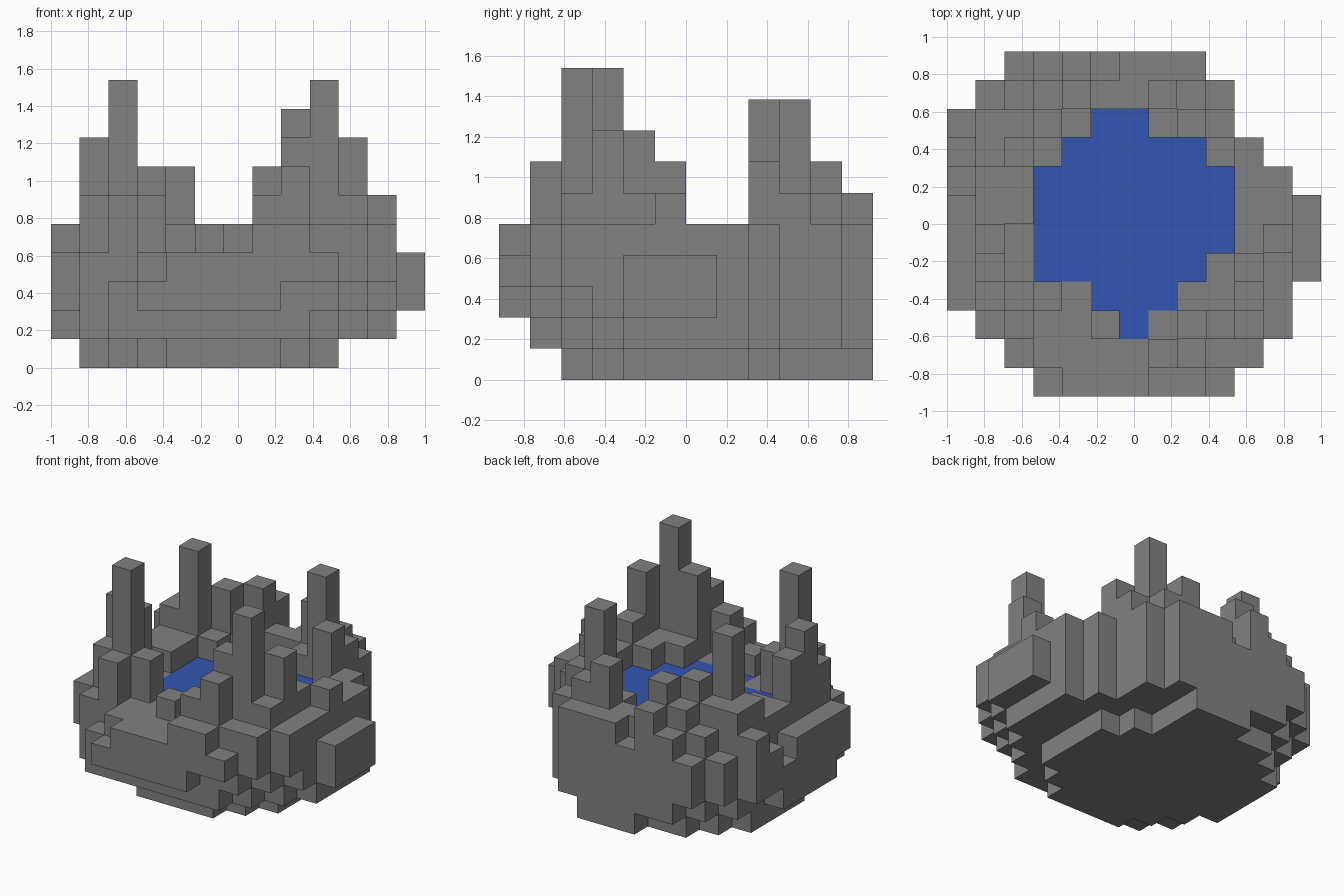
import bpy, bmesh
from mathutils import Vector

cube = bpy.data.objects.get("Cube")
if cube:
    bpy.data.objects.remove(cube, do_unlink=True)

NX, NY = 13, 12
S = 2 / NX
RIM, WATER = 5, 4


def material(name, rgb):
    m = bpy.data.materials.new(name)
    m.use_nodes = True
    color = (*rgb, 1)
    m.diffuse_color = color
    m.node_tree.nodes["Principled BSDF"].inputs["Base Color"].default_value = color
    return m


stone = material("grey stone", (0.22, 0.22, 0.22))
blue = material("blue water", (0.034, 0.093, 0.445))


def area(rows, first_row=0):
    """Set of cells from one inclusive column span per row, front to back."""
    return {(i, j) for j, (a, b) in enumerate(rows, first_row)
            for i in range(a, b + 1)}


# Footprints of the stepped bowl, lowest first
foot = area([(4, 7), (3, 8), (2, 9), (1, 9), (1, 9), (1, 9), (1, 8),
             (2, 7), (3, 7), (5, 7)], 2)
lower = area([(2, 8), (1, 9), (1, 10), (0, 11), (0, 11), (0, 11), (0, 11),
              (1, 10), (1, 9), (2, 9), (3, 8)], 1)
full = area([(3, 9), (2, 10), (1, 11), (0, 11), (0, 12), (0, 12), (0, 12),
             (0, 11), (0, 10), (0, 9), (1, 9), (2, 8)])
overhang = {(8, 0), (9, 0), (10, 1), (11, 2)}
lake = area([(6, 6), (5, 7), (3, 8), (3, 9), (3, 9), (3, 9), (4, 8), (5, 6)], 2)

# Height of every column: even rim, then low ledges and tall spires
height = {c: WATER if c in lake else RIM for c in full}
special = {
    3: [(2, 1), (3, 0), (0, 7)],
    4: [(4, 0), (5, 0), (6, 0), (9, 0), (3, 1), (4, 1), (5, 1), (6, 1),
        (1, 2), (3, 2), (4, 2), (7, 2), (4, 3), (0, 3), (0, 4), (0, 5),
        (0, 6), (0, 8), (2, 4), (2, 5), (12, 4), (12, 5), (12, 6),
        (1, 10), (2, 11), (5, 11)],
    6: [(7, 1), (2, 2), (10, 2), (1, 3), (3, 3), (10, 4), (11, 5), (1, 8),
        (1, 9), (2, 9), (9, 9), (3, 10), (8, 10), (4, 11)],
    7: [(8, 1), (1, 5), (9, 8), (3, 9), (4, 10), (7, 10)],
    8: [(8, 2), (10, 3), (1, 4)],
    9: [(2, 8), (8, 9)],
    10: [(9, 2), (2, 3)],
}
for h, cells in special.items():
    for c in cells:
        height[c] = h

# Fill the volume with blocks
solid = set()
for (i, j), h in height.items():
    for k in range(h):
        if ((k == 0 and (i, j) in foot) or (k == 1 and (i, j) in lower)
                or (k == 2 and (i, j) not in overhang) or k > 2):
            solid.add((i, j, k))


def block_object(name, cells, mat):
    """Mesh only those block sides that face open air."""
    bm = bmesh.new()
    corners = {}

    def vert(p):
        key = tuple(round(c) for c in p)
        if key not in corners:
            corners[key] = bm.verts.new(((key[0] - NX / 2) * S,
                                         (key[1] - NY / 2) * S, key[2] * S))
        return corners[key]

    half = Vector((0.5, 0.5, 0.5))
    for cell in sorted(cells):
        for axis in range(3):
            for sign in (-1, 1):
                n = Vector((0, 0, 0))
                n[axis] = sign
                if tuple(int(a + b) for a, b in zip(cell, n)) in solid:
                    continue
                u = Vector((0, 0, 0))
                u[(axis + 1) % 3] = 1
                v = n.cross(u)
                mid = Vector(cell) + half + n / 2
                bm.faces.new([vert(mid + (u * a + v * b) / 2) for a, b in
                              ((-1, -1), (1, -1), (1, 1), (-1, 1))])
    mesh = bpy.data.meshes.new(name)
    bm.to_mesh(mesh)
    bm.free()
    mesh.materials.append(mat)
    obj = bpy.data.objects.new(name, mesh)
    bpy.context.collection.objects.link(obj)


# Water surface, bowl, and the rocks that rise above the rim
pool = {c for c in solid if c[:2] in lake and c[2] == WATER - 1}
spires = {c for c in solid if c[2] >= RIM}
block_object("water", pool, blue)
block_object("rock_bowl", solid - pool - spires, stone)
block_object("rock_spires", spires, stone)
